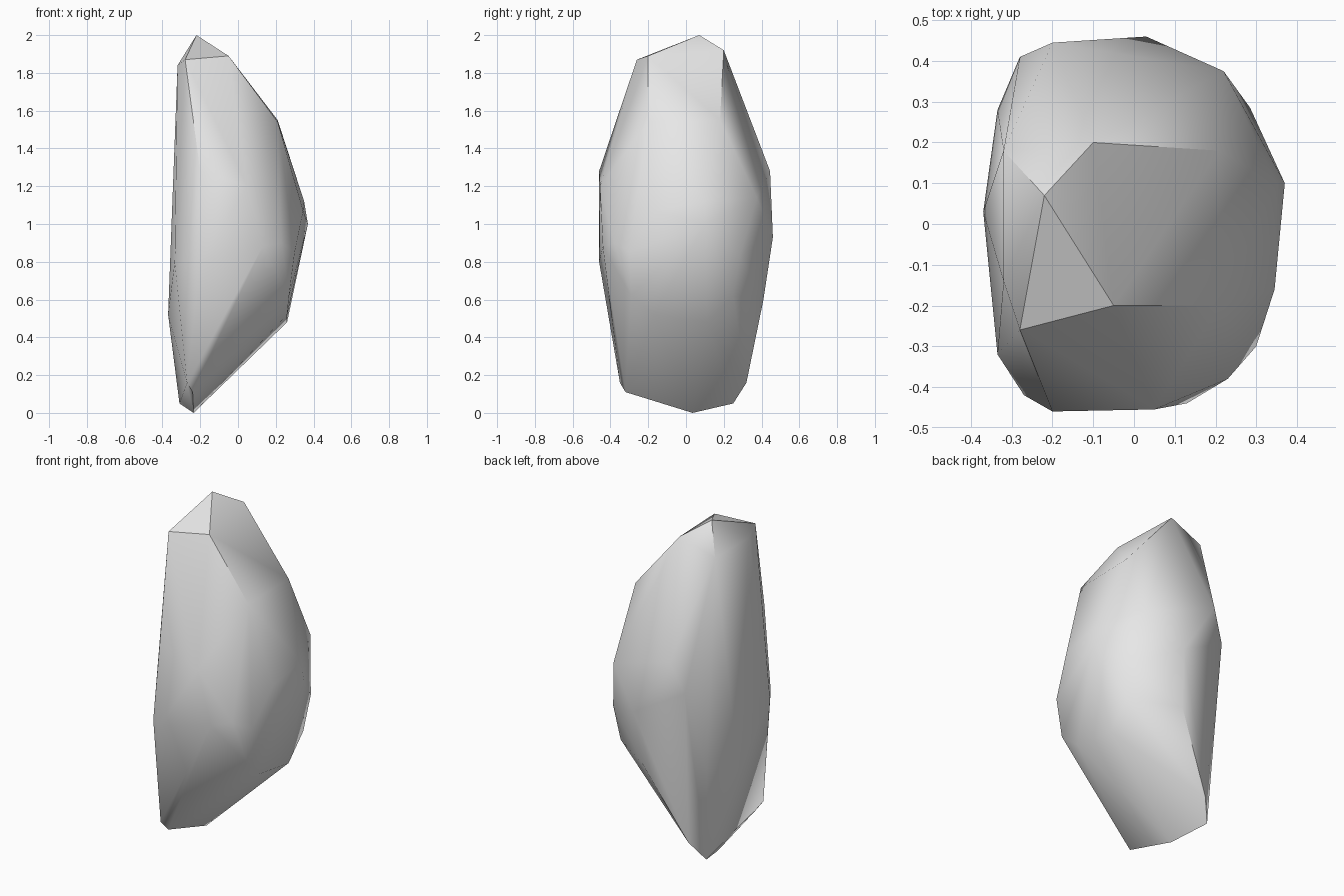
import bpy
import bmesh
import math


def remove_default_cube():
    cube = bpy.data.objects.get("Cube")
    if cube:
        bpy.data.objects.remove(cube, do_unlink=True)


def make_material(name, colour):
    material = bpy.data.materials.new(name)
    material.use_nodes = True
    material.diffuse_color = colour
    shader = next(node for node in material.node_tree.nodes
                  if node.type == "BSDF_PRINCIPLED")
    shader.inputs["Base Color"].default_value = colour
    shader.inputs["Roughness"].default_value = 0.9
    return material


def hull_object(name, corner_groups, material, sharp_degrees):
    """Wrap the corner groups in one faceted shell, softening shallow creases."""
    shell = bmesh.new()
    for group in corner_groups:
        for corner in group:
            shell.verts.new(corner)
    result = bmesh.ops.convex_hull(shell, input=shell.verts)
    # Discard corners that ended up inside the shell
    loose = [vert for vert in shell.verts if not vert.link_faces]
    bmesh.ops.delete(shell, geom=loose, context="VERTS")
    bmesh.ops.recalc_face_normals(shell, faces=shell.faces)

    mesh = bpy.data.meshes.new(name)
    shell.to_mesh(mesh)
    shell.free()
    mesh.materials.append(material)
    rock = bpy.data.objects.new(name, mesh)
    bpy.context.collection.objects.link(rock)

    bpy.ops.object.select_all(action="DESELECT")
    rock.select_set(True)
    bpy.context.view_layer.objects.active = rock
    bpy.ops.object.shade_smooth_by_angle(angle=math.radians(sharp_degrees))
    return rock


# Pointed cap: the peak and the chipped corners around it
cap = [
    (-.22, .07, 2), (-.28, -.26, 1.87), (-.05, -.2, 1.89),
    (-.1, .2, 1.92), (-.32, .18, 1.84), (-.32, -.14, 1.84),
]

# Shoulder: the lower end of the sloping upper facet
shoulder = [(.21, -.2, 1.54), (.21, .18, 1.55)]

# Belly: the widest part, listed by the side it faces
belly_front = [
    (-.2, -.46, 1.28), (.05, -.455, 1.2), (-.2, -.46, .8),
    (.13, -.44, .88), (.23, -.38, .9), (-.27, -.42, .8),
]
belly_left = [
    (.345, -.16, 1.07), (.37, .1, 1), (.35, .1, 1.12),
    (.3, -.3, .85), (.285, .285, .83),
]
belly_back = [
    (.22, .375, 1.14), (.03, .46, .93), (-.2, .445, 1.28),
    (-.28, .41, 1.1), (0, .41, .6),
]
belly_right = [(-.335, -.32, .8), (-.37, .03, .52), (-.335, .28, .6)]

# Foot: the undercut edge and the wedge that tapers to the ground
undercut = [
    (.27, -.29, .62), (.26, -.17, .52), (.26, .11, .48), (.26, .25, .62),
]
foot = [
    (-.235, .035, 0), (-.31, .25, .05), (-.24, -.32, .11),
    (-.27, -.35, .16), (-.24, .32, .16),
]

remove_default_cube()
stone_grey = make_material("stone grey", (.8, .8, .8, 1))
hull_object(
    "rock",
    [cap, shoulder, belly_front, belly_left, belly_back, belly_right,
     undercut, foot],
    stone_grey,
    sharp_degrees=38,
)
